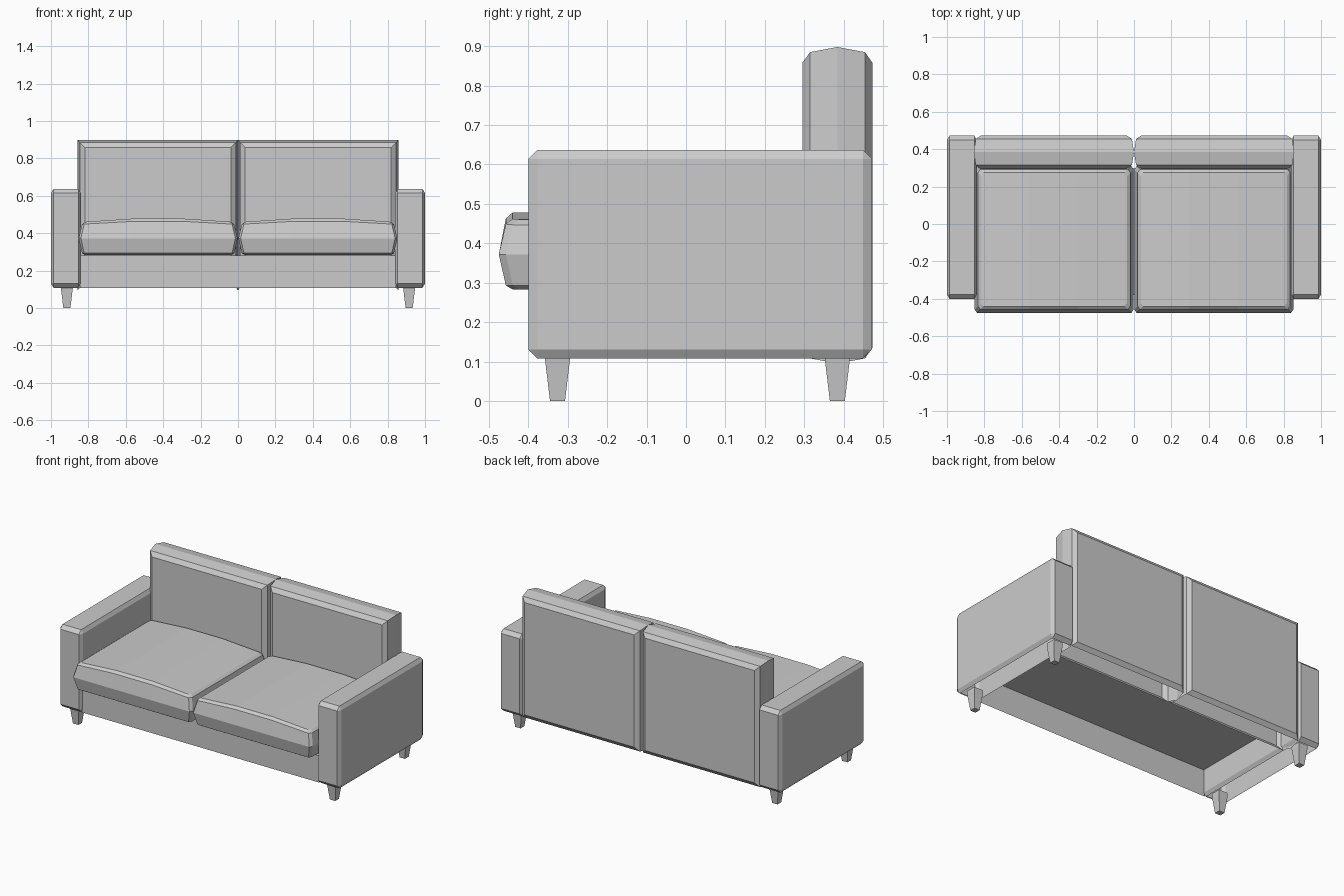
import bpy, bmesh
from itertools import product

if "Cube" in bpy.data.objects:
    bpy.data.objects.remove(bpy.data.objects["Cube"])

fabric = bpy.data.materials.new("light grey")
fabric.use_nodes = True
GREY = (0.6, 0.6, 0.6, 1)
fabric.diffuse_color = GREY
fabric.node_tree.nodes["Principled BSDF"].inputs["Base Color"].default_value = GREY


def finish(name, bm, open_bottom=False):
    """Turn a bmesh into an object, optionally without its underside."""
    bmesh.ops.recalc_face_normals(bm, faces=bm.faces)
    if open_bottom:
        low = [f for f in bm.faces if f.normal.z < -0.9]
        bmesh.ops.delete(bm, geom=low, context="FACES")
    mesh = bpy.data.meshes.new(name)
    bm.to_mesh(mesh)
    bm.free()
    mesh.materials.append(fabric)
    bpy.context.collection.objects.link(bpy.data.objects.new(name, mesh))


def loft(name, levels, open_bottom=False):
    """Closed loft: each level is a pair of matching point rows."""
    bm = bmesh.new()
    rings = [([bm.verts.new(p) for p in a], [bm.verts.new(p) for p in b])
             for a, b in levels]
    for (a, b), (c, d) in zip(rings, rings[1:]):
        low, high = a + b[::-1], c + d[::-1]
        for i in range(len(low)):
            j = (i + 1) % len(low)
            bm.faces.new((low[i], low[j], high[j], high[i]))
    for a, b in (rings[0], rings[-1]):
        for i in range(len(a) - 1):
            bm.faces.new((a[i], a[i + 1], b[i + 1], b[i]))
    finish(name, bm, open_bottom)


def chamfered_box(name, centre, half, cut, open_bottom):
    bm = bmesh.new()
    for signs in product((-1, 1), repeat=3):
        for full in range(3):
            bm.verts.new([centre[k] + signs[k] * (half[k] - (0 if k == full else cut[k]))
                          for k in range(3)])
    bmesh.ops.convex_hull(bm, input=bm.verts)
    bmesh.ops.dissolve_limit(bm, angle_limit=0.01, verts=bm.verts, edges=bm.edges)
    finish(name, bm, open_bottom)


def seat_cushion(name, x0, x1):
    """Pillow with a bulging rim and a gently crowned top."""
    y0, y1 = -0.475, 0.31
    levels = []
    for z, inset, crown in ((0.283, 0.035, 0), (0.293, 0.018, 0), (0.372, 0, 0),
                            (0.447, 0.018, 0.016), (0.46, 0.035, 0.018)):
        a, b = x0 + inset, x1 - inset
        third = (b - a) / 3
        columns = ((a, 0.018, 0), (a + 0.012, 0, 0.1), (a + third, 0, 1),
                   (b - third, 0, 1), (b - 0.012, 0, 0.1), (b, 0.018, 0))
        near = [(x, y0 + inset + c, z + crown * k) for x, c, k in columns]
        far = [(x, y1 - inset - c, z + crown * k) for x, c, k in columns]
        levels.append((near, far))
    loft(name, levels)


def back_cushion(name, x0, x1):
    """Upright panel with bulging edges, open underneath."""
    levels = []
    for y, dx, dz in ((0.295, 0.038, 0.04), (0.315, 0.011, 0.013), (0.384, 0, 0),
                      (0.454, 0.011, 0.013), (0.473, 0.038, 0.04)):
        a, b, low, high = x0 + dx, x1 - dx, 0.095 + dz, 0.898 - dz
        levels.append(([(a, y, low), (b, y, low)], [(a, y, high), (b, y, high)]))
    loft(name, levels, open_bottom=True)


def leg(name, x, y):
    levels = []
    for z, r in ((0, 0.019), (0.108, 0.032), (0.13, 0.032)):
        levels.append(([(x - r, y - r, z), (x + r, y - r, z)],
                       [(x - r, y + r, z), (x + r, y + r, z)]))
    loft(name, levels)


# Mirrored parts
for side, s in (("left", 1), ("right", -1)):
    chamfered_box(side + "_arm", (s * 0.92, 0.036, 0.3725), (0.08, 0.436, 0.2645),
                  (0.014, 0.023, 0.023), True)
    x0, x1 = sorted((s * 0.002, s * 0.852))
    seat_cushion(side + "_seat_cushion", x0, x1)
    x0, x1 = sorted((0, s * 0.857))
    back_cushion(side + "_back_cushion", x0, x1)
    leg(side + "_front_leg", s * 0.915, -0.326)
    leg(side + "_rear_leg", s * 0.915, 0.384)

# Seat frame: a front apron folded into the deck under the cushions
bm = bmesh.new()
rows = [[bm.verts.new((x, y, z)) for x in (-0.845, 0.845)]
        for y, z in ((-0.38, 0.108), (-0.38, 0.281), (0.3, 0.281))]
for a, b in zip(rows, rows[1:]):
    bm.faces.new((a[0], a[1], b[1], b[0]))
finish("seat_frame", bm)
